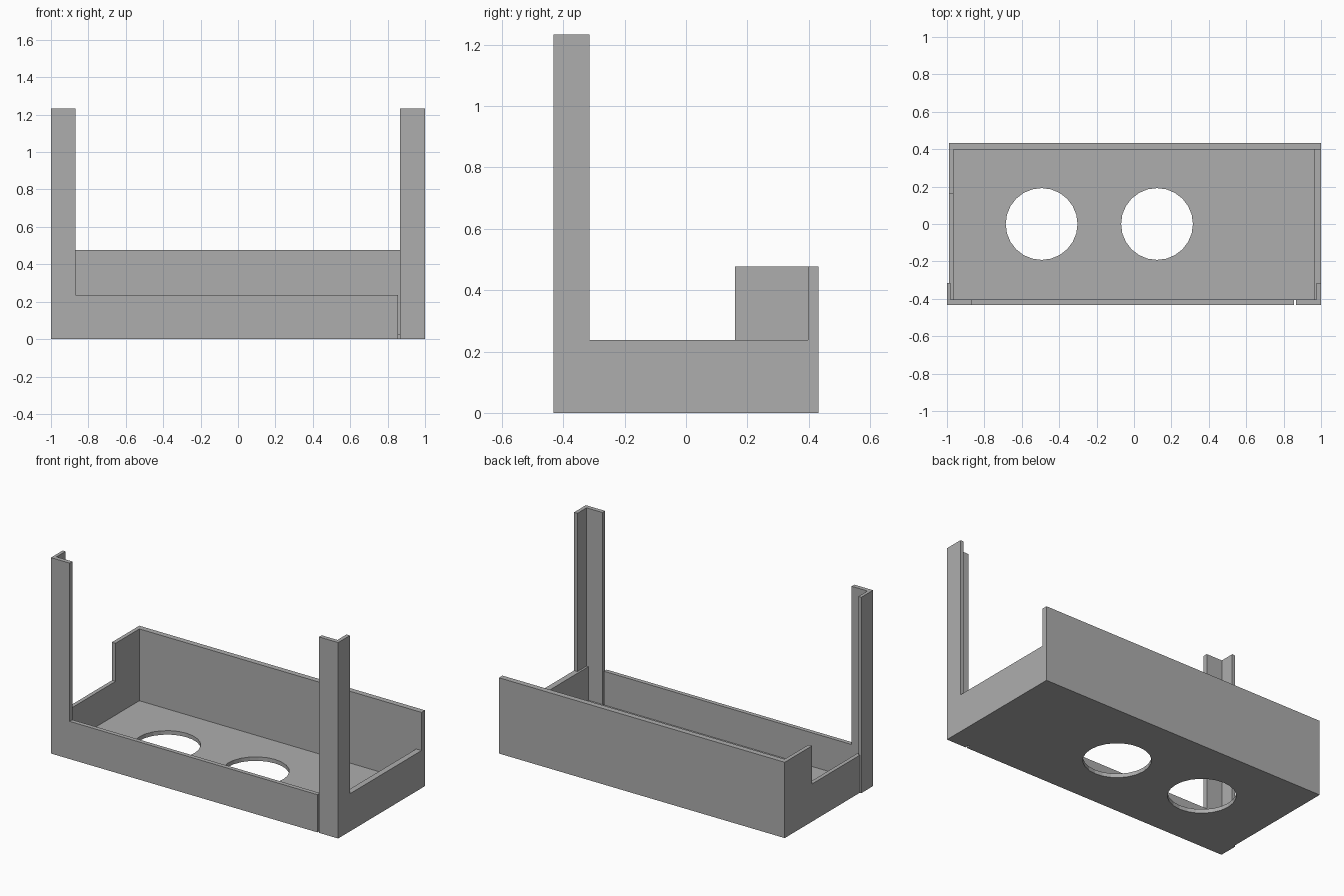
import bpy
from math import sin, cos, tau
from mathutils import Matrix

cube = bpy.data.objects.get("Cube")
if cube:
    bpy.data.objects.remove(cube, do_unlink=True)

grey = bpy.data.materials.new("plain grey")
grey.use_nodes = True
COLOUR = (0.42, 0.42, 0.42, 1)
grey.diffuse_color = COLOUR
grey.node_tree.nodes["Principled BSDF"].inputs["Base Color"].default_value = COLOUR

# Rows say how profile u, profile v and thickness map to x, y, z
AXES = {
    "x": Matrix(((0, 0, 1), (1, 0, 0), (0, 1, 0))),
    "y": Matrix(((1, 0, 0), (0, 0, -1), (0, 1, 0))),
    "z": Matrix.Identity(3),
}


def plate(name, axis, low, high, *outlines):
    """Flat sheet facing an axis; outlines after the first are holes."""
    curve = bpy.data.curves.new(name, "CURVE")
    curve.dimensions = "2D"
    curve.fill_mode = "BOTH"
    curve.extrude = (high - low) / 2
    for outline in outlines:
        spline = curve.splines.new("POLY")
        spline.points.add(len(outline) - 1)
        for point, (u, v) in zip(spline.points, outline):
            point.co = (u, v, 0, 1)
        spline.use_cyclic_u = True
    temp = bpy.data.objects.new(name, curve)
    bpy.context.collection.objects.link(temp)
    bpy.context.view_layer.update()
    mesh = bpy.data.meshes.new_from_object(
        temp.evaluated_get(bpy.context.evaluated_depsgraph_get()))
    bpy.data.objects.remove(temp, do_unlink=True)
    mesh.transform(AXES[axis].to_4x4())
    mesh.name = name
    mesh.materials.clear()
    mesh.materials.append(grey)
    mesh.shade_flat()
    part = bpy.data.objects.new(name, mesh)
    part.location["xyz".index(axis)] = (low + high) / 2
    bpy.context.collection.objects.link(part)


def rect(u0, v0, u1, v1):
    return [(u0, v0), (u1, v0), (u1, v1), (u0, v1)]


def circle(u, v, r, n=24):
    return [(u + r * cos(tau * i / n), v + r * sin(tau * i / n)) for i in range(n)]


FRONT, BACK = -0.432, 0.432
INNER_FRONT, INNER_BACK = -0.405, 0.397
RIM, TALL, TOP = 0.237, 0.477, 1.233
POST_Y = -0.315

# Floor with two round openings
plate("floor", "z", 0, 0.025,
      rect(-0.99, INNER_FRONT, 0.99, INNER_BACK),
      circle(-0.494, 0, 0.192), circle(0.123, 0, 0.192))

# Tall back panel
plate("back_panel", "y", INNER_BACK, BACK, rect(-0.99, 0, 1, TALL))

# Front panel rising into the right post, then a slit, then the left post
plate("front_panel", "y", FRONT, INNER_FRONT,
      [(-1, 0), (0.855, 0), (0.855, RIM), (-0.87, RIM), (-0.87, TOP), (-1, TOP)])
plate("left_post_face", "y", FRONT, INNER_FRONT, rect(0.866, 0, 1, TOP))

# Right side: stepped wall, with the post flange standing slightly proud
plate("right_wall", "x", -0.99, -0.965,
      [(INNER_FRONT, 0), (INNER_BACK, 0), (INNER_BACK, TALL),
       (0.16, TALL), (0.16, RIM), (INNER_FRONT, RIM)])
plate("right_post_flange", "x", -1, -0.98, rect(INNER_FRONT, 0, POST_Y, TOP))

# Left side: low wall with a thinner post flange flush to its outside
plate("left_wall", "x", 0.963, 1, rect(POST_Y, 0, INNER_BACK, RIM))
plate("left_wall_front_end", "x", 0.963, 0.976, rect(INNER_FRONT, 0, POST_Y, RIM))
plate("left_post_flange", "x", 0.976, 1, rect(INNER_FRONT, 0, POST_Y, TOP))
